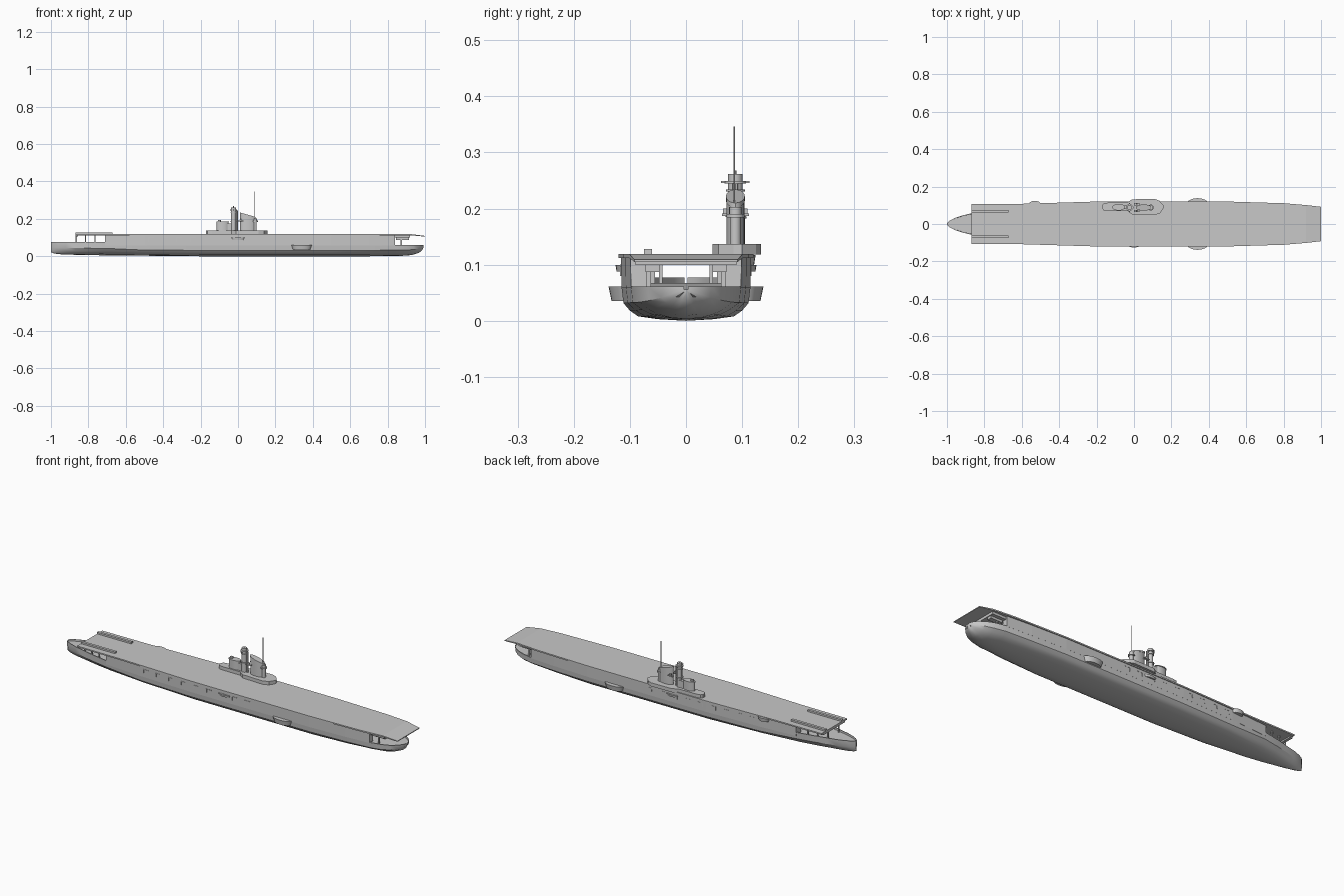
import bpy, bmesh, math

if "Cube" in bpy.data.objects:
    bpy.data.objects.remove(bpy.data.objects["Cube"])

def mat(name, v):
    m = bpy.data.materials.new(name)
    m.diffuse_color = (v, v, v, 1)
    m.use_nodes = True
    m.node_tree.nodes["Principled BSDF"].inputs["Base Color"].default_value = m.diffuse_color
    return m

GREY = mat("ship grey", 0.58)

def finish(bm, name, smooth=None):
    bmesh.ops.recalc_face_normals(bm, faces=bm.faces)
    me = bpy.data.meshes.new(name)
    bm.to_mesh(me)
    bm.free()
    ob = bpy.data.objects.new(name, me)
    bpy.context.collection.objects.link(ob)
    me.materials.append(GREY)
    if smooth:
        bpy.ops.object.select_all(action='DESELECT')
        ob.select_set(True)
        bpy.context.view_layer.objects.active = ob
        bpy.ops.object.shade_smooth_by_angle(angle=math.radians(smooth))
    return ob

def loft(name, rings, closed=True, caps=True, smooth=None):
    bm = bmesh.new()
    vs = [[bm.verts.new(p) for p in r] for r in rings]
    n = len(rings[0])
    for a, b in zip(vs, vs[1:]):
        for i in range(n if closed else n - 1):
            j = (i + 1) % n
            bm.faces.new((a[i], a[j], b[j], b[i]))
    if caps:
        bm.faces.new(vs[0])
        bm.faces.new(vs[-1])
    return finish(bm, name, smooth)

def prism(name, pts, z0, z1, taper=1.0, smooth=None):
    # vertical extrusion of a plan outline, bottom scaled by taper about its centre
    cx = sum(p[0] for p in pts) / len(pts)
    cy = sum(p[1] for p in pts) / len(pts)
    low = [(cx + (x - cx) * taper, cy + (y - cy) * taper, z0) for x, y in pts]
    return loft(name, [low, [(x, y, z1) for x, y in pts]], smooth=smooth)

def box(name, x0, x1, y0, y1, z0, z1):
    return prism(name, [(x0, y0), (x1, y0), (x1, y1), (x0, y1)], z0, z1)

def oval(cx, cy, rx, ry, n=20):
    return [(cx + rx * math.cos(2 * math.pi * i / n), cy + ry * math.sin(2 * math.pi * i / n)) for i in range(n)]

def cyl(name, x, y, r, z0, z1, n=16):
    return prism(name, oval(x, y, r, r, n), z0, z1, smooth=40)

def interp(tab, x):
    for a, b in zip(tab, tab[1:]):
        if x <= b[0]:
            t = (x - a[0]) / (b[0] - a[0])
            return a[1] + (b[1] - a[1]) * t
    return tab[-1][1]

WIDTH = [(-1, .003), (-.985, .018), (-.96, .031), (-.92, .045), (-.87, .057), (-.8, .074), (-.71, .091), (-.5, .105),
         (-.2, .115), (.5, .115), (.7, .107), (.84, .098), (.9, .085), (.94, .068), (.97, .045), (.985, .025), (.992, .004)]
KEEL = [(-1, .022), (-.985, .015), (-.95, .01), (-.8, .006), (-.2, 0), (.7, 0), (.9, .003), (.94, .009),
        (.97, .02), (.985, .034), (.992, .048)]

# lower hull with bulwark rim and sunken floor
rings = []
for x, w in WIDTH:
    k = interp(KEEL, x)
    top = .077 if x <= -.71 else .061
    flat = interp([(-1, .5), (-.5, .7), (0, .76), (.6, .74), (.99, .5)], x)
    half = [(0, k), (w * flat * .6, k + .003), (w * flat, k + .008), (w * (flat + 1) / 2, k + (top - k) * .3),
            (w * .97, k + (top - k) * .52), (w, top), (w * .93, top), (w * .92, top - min(.01, (top - k) * .4)),
            (0, top - min(.01, (top - k) * .4))]
    rings.append([(x, y, z) for y, z in half] + [(x, -y, z) for y, z in half[-2:0:-1]])
loft("lower_hull", rings, smooth=28)

# hangar side walls, open at both ends
for s, side in ((1, "starboard"), (-1, "port")):
    rr = []
    for x in (-.71, -.5, -.2, .5, .7, .84):
        w = interp(WIDTH, x)
        rr.append([(x, s * w, .058), (x, s * (w + .001), .114), (x, s * (w - .008), .114), (x, s * (w - .008), .058)])
    loft(side + "_hangar_wall", rr)
    # end wall returns
    box(side + "_forward_return", -.712, -.702, *sorted((s * .055, s * .089)), .06, .114)
    box(side + "_aft_return", .832, .84, *sorted((s * .068, s * .096)), .058, .114)

# flight deck with drooping round-down
DECK = [(-.87, .106), (-.6, .108), (-.2, .12), (.5, .12), (.8, .111), (.92, .101), (1, .092)]
rr = []
for x, w in DECK:
    z = .119 if x < .95 else .109
    t = .007 if x < .95 else .004
    rr.append([(x, -w, z), (x, w, z), (x, w, z - t), (x, -w, z - t)])
loft("flight_deck", rr)

# beams under the overhangs and support pillars
box("aft_overhang_beam", .84, .92, -.09, .09, .099, .113)
box("forward_overhang_beam", -.87, -.855, -.09, .09, .105, .113)
for s in (1, -1):
    box("aft_gallery", .845, .915, *sorted((s * .047, s * .072)), .087, .1)
    box("aft_pillar", .87, .877, s * .066 - .004, s * .066 + .004, .05, .1)
    for x, y in ((-.865, .045), (-.815, .06), (-.765, .07)):
        box("forward_pillar", x - .003, x + .003, s * y - .003, s * y + .003, .064, .113)
    # catapult rails
    box("catapult_rail", -.87, -.67, s * .068 - .007, s * .068 + .007, .118, .128)
    # gun sponsons
    prism("large_sponson", oval(.34, s * .108, .057, .03, 24), .035, .061, .82, 40)
    prism("small_sponson", oval(0, s * .108, .038, .0175), .088, .099, .9, 40)
    # hangar side openings
    for i in range(9):
        x = -.48 + i * .075
        y = s * (interp(WIDTH, x + .015) + .0005)
        box("side_opening_frame", x, x + .03, y - .002, y + .0012, .097, .1)
        box("side_opening_post", x, x + .003, y - .002, y + .0012, .08, .1)
prism("deck_edge_sponson", oval(-.53, .105, .032, .019), .098, .117, .85, 40)

# island base platform
prism("island_base", [(-.17, .085), (-.162, .073), (-.14, .07), (-.035, .07), (-.01, .051), (.11, .047), (.14, .058),
                      (.157, .085), (.157, .1), (.135, .125), (.11, .134), (-.01, .132), (-.035, .116),
                      (-.14, .114), (-.162, .11), (-.17, .1)], .118, .137)
# rear deck house
prism("deck_house", oval(-.082, .09, .032, .015), .137, .182, smooth=40)
prism("deck_house_roof", oval(-.082, .09, .034, .018), .182, .186, smooth=40)
box("house_bridge", -.055, -.02, .08, .1, .137, .175)
cyl("house_director", -.1, .09, .008, .186, .194)

# control tower
cyl("tower", -.024, .088, .013, .137, .262)
for z, r in ((.185, .018), (.23, .017), (.245, .019)):
    cyl("tower_platform", -.024, .088, r, z, z + .004)
box("tower_yard", -.028, -.021, .062, .113, .246, .249)
cyl("tower_side_pole", -.005, .088, .005, .137, .245, 8)

# sloped funnel: oval loft with raked top
base = oval(.052, .088, .04, .016, 20)
loft("funnel", [[(x, y, .137) for x, y in base],
                [(x, y, .228 - (x - .012) * .3) for x, y in base]], smooth=40)
loft("funnel_cap", [[(.052 + (x - .052) * 1.05, .088 + (y - .088) * 1.05, .226 - (x - .012) * .3) for x, y in base],
                    [(.052 + (x - .052) * 1.05, .088 + (y - .088) * 1.05, .234 - (x - .012) * .3) for x, y in base]], smooth=40)
# forward director platforms
cyl("director_post", .09, .088, .01, .137, .195)
cyl("director_platform", .09, .088, .016, .184, .19)
cyl("director_head", .09, .088, .011, .19, .203)
for s in (1, -1):
    box("wing_platform", .0, .03, *sorted((.088 + s * .012, .088 + s * .024)), .187, .191)
    box("searchlight", .01, .02, *sorted((.088 + s * .015, .088 + s * .022)), .191, .2)

# masts
cyl("main_mast", .086, .086, .0016, .19, .346, 8)
cyl("tower_mast", -.024, .088, .0016, .26, .268, 8)
